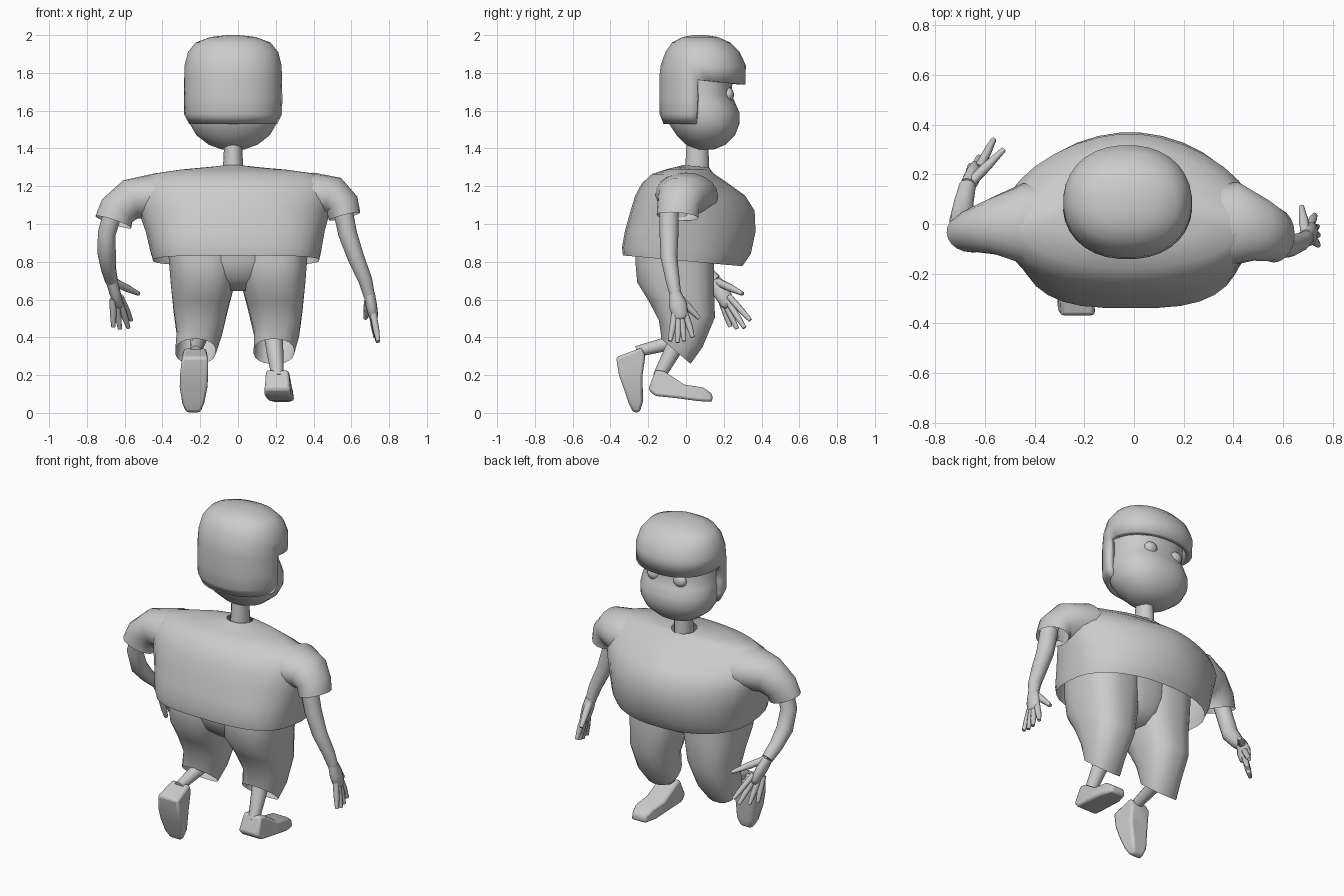
import bpy, bmesh, math
from mathutils import Vector

if "Cube" in bpy.data.objects:
    bpy.data.objects.remove(bpy.data.objects["Cube"])


def finish(name, bm, angle=40):
    bmesh.ops.recalc_face_normals(bm, faces=bm.faces)
    me = bpy.data.meshes.new(name)
    bm.to_mesh(me)
    bm.free()
    ob = bpy.data.objects.new(name, me)
    bpy.context.collection.objects.link(ob)
    bpy.ops.object.select_all(action='DESELECT')
    ob.select_set(True)
    bpy.context.view_layer.objects.active = ob
    bpy.ops.object.shade_smooth_by_angle(angle=math.radians(angle))
    return ob


def skin(loops, cap_start, cap_end):
    bm = bmesh.new()
    rows = [[bm.verts.new(p) for p in loop] for loop in loops]
    n = len(rows[0])
    for a, b in zip(rows, rows[1:]):
        for i in range(n):
            j = (i + 1) % n
            bm.faces.new((a[i], a[j], b[j], b[i]))
    if cap_start:
        bm.faces.new(rows[0])
    if cap_end:
        bm.faces.new(rows[-1])
    return bm


def level_ring(z, cx, hx, y0, y1, nb=2.2, nf=2.2, tilt=0.0, seg=32):
    """Superellipse ring, separate roundness at back (nb, -y) and face side (nf, +y)."""
    cy, pts = (y0 + y1) / 2, []
    for i in range(seg):
        a = 2 * math.pi * (i + 0.5) / seg
        c, s = math.cos(a), math.sin(a)
        e = 2 / (nf if s > 0 else nb)
        x = cx + hx * math.copysign(abs(c) ** e, c)
        y = cy + (y1 - y0) / 2 * math.copysign(abs(s) ** e, s)
        pts.append((x, y, z + tilt * (y - cy)))
    return pts


def tube(name, path, k=1.0, seg=12, caps=(True, True)):
    """Round limb through (x, y, z, radius[, k]); k widens it along y."""
    P = [Vector(p[:3]) for p in path]
    loops = []
    for i, p in enumerate(P):
        t = (P[min(i + 1, len(P) - 1)] - P[max(i - 1, 0)]).normalized()
        u = Vector((0, 1, 0))
        u = (u - t * u.dot(t)).normalized()
        v = t.cross(u)
        r = path[i][3]
        w = r * (path[i][4] if len(path[i]) > 4 else k)
        loops.append([p + u * (w * math.cos(2 * math.pi * j / seg))
                      + v * (r * math.sin(2 * math.pi * j / seg)) for j in range(seg)])
    return finish(name, skin(loops, *caps), 60)


# Head with wide muzzle
CX = -0.026
head = [(1.395, .06, .05, .15), (1.42, .13, 0, .21), (1.47, .195, -.05, .26),
        (1.53, .23, -.09, .284), (1.59, .235, -.105, .284), (1.64, .23, -.105, .262),
        (1.69, .22, -.105, .24), (1.77, .22, -.105, .25), (1.86, .215, -.09, .26),
        (1.93, .16, -.03, .2)]
finish("head", skin([level_ring(z, CX, h, a, b, 2.1, 2.2) for z, h, a, b in head], True, True), 60)

# Hair cap: full crown, lower part kept only at the back and sides
hair = [(2.0, .03, .04, .10), (1.99, .12, -.02, .17), (1.96, .2, -.075, .235),
        (1.91, .24, -.11, .285), (1.84, .258, -.135, .318), (1.76, .26, -.142, .315),
        (1.66, .262, -.142, .315), (1.58, .26, -.14, .31), (1.53, .235, -.12, .28)]
bm = skin([level_ring(z, CX, h, a, b, 2.2, 2.15, -.1 if z == 1.76 else 0)
           for z, h, a, b in hair], True, False)
front = [f for f in bm.faces if f.calc_center_median().z < 1.74 and f.calc_center_median().y > .075]
bmesh.ops.delete(bm, geom=front, context='FACES')
ob = finish("hair", bm, 50)
m = ob.modifiers.new("thickness", 'SOLIDIFY')
m.thickness, m.offset = .035, -1

# Eyes
for s, side in ((-1, "left"), (1, "right")):
    bm = bmesh.new()
    bmesh.ops.create_uvsphere(bm, u_segments=16, v_segments=10, radius=1)
    bmesh.ops.scale(bm, vec=(.042, .03, .038), verts=bm.verts)
    bmesh.ops.translate(bm, vec=(CX + s * .09, .224, 1.685), verts=bm.verts)
    finish(side + "_eye", bm, 60)

# Neck
tube("neck", [(CX, .055, 1.24, .055), (CX, .06, 1.33, .052), (CX, .06, 1.43, .047)], 1.2)

# Shirt body: wide shoulders, open hem and collar
shirt = [(.805, -.01, .44, -.335, .3, 3, 2.2, -.09), (.86, -.012, .455, -.34, .345, 3, 2.1, -.05),
         (.96, -.015, .475, -.325, .37, 2.8, 1.9, 0), (1.07, -.02, .51, -.295, .365, 2.5, 1.75, 0),
         (1.15, -.02, .53, -.27, .315, 2.3, 1.6, 0), (1.215, -.02, .52, -.235, .225, 2, 1.6, 0),
         (1.265, -.02, .44, -.18, .15, 2, 1.7, 0), (1.288, CX, .28, -.11, .13, 2, 2, 0),
         (1.305, CX, .075, -.015, .125, 2, 2, -.1)]
finish("shirt", skin([level_ring(*r) for r in shirt], False, False), 50)

# Sleeves, starting inside the shirt body and flaring at the shoulders
tube("left_sleeve", [(-.30, 0, 1.14, .10, 1.5), (-.44, 0, 1.145, .122, 1.35), (-.57, -.01, 1.13, .108, 1.05),
                     (-.64, -.025, 1.07, .1, .9), (-.66, -.035, 1.01, .1, .8)], 1, 20, (False, False))
tube("right_sleeve", [(.27, .0, 1.14, .10, 1.5), (.40, 0, 1.15, .122, 1.4), (.51, -.025, 1.14, .11, 1.15),
                      (.55, -.04, 1.1, .093, 1.2), (.565, -.045, 1.04, .085, 1.3)], 1, 20, (False, False))

# Arms
tube("left_arm", [(-.65, -.03, 1.1, .05), (-.695, -.02, .95, .048), (-.695, .02, .84, .048),
                  (-.685, .09, .76, .04), (-.67, .155, .70, .034)])
tube("right_arm", [(.55, -.09, 1.1, .052), (.58, -.09, .95, .05), (.625, -.09, .82, .044),
                   (.675, -.07, .7, .037), (.695, -.055, .62, .03)])


# Hands: flat palm with four fingers and a thumb
def hand(side, wrist, palm, tips, thumb, k):
    W, C = Vector(wrist), Vector(palm)
    tube(side + "_palm", [(*W, .03, 1.1), (*W.lerp(C, .5), .03), (*C, .026), (*W.lerp(C, 1.15), .015)], k)
    mid = sum((Vector(t) for t in tips), Vector()) / len(tips)
    for i, t in enumerate(tips):
        T = Vector(t)
        base = C + (T - mid) * .5
        tube(f"{side}_finger_{i + 1}", [(*base.lerp(W, .2), .018), (*base.lerp(T, .5), .017), (*T, .011)], 1, 8)
    T = Vector(thumb)
    tube(side + "_thumb", [(*W, .022), (*W.lerp(T, .55), .02), (*T, .011)], 1, 8)


hand("left", (-.67, .155, .70), (-.635, .22, .58),
     [(-.66, .235, .455), (-.625, .27, .445), (-.58, .31, .45), (-.565, .34, .49)], (-.525, .30, .63), 1.5)
hand("right", (.695, -.055, .63), (.717, -.03, .51),
     [(.742, -.085, .38), (.742, -.045, .372), (.738, -.01, .38), (.728, .035, .40)], (.675, .07, .5), 1.6)

# Trousers: two wide legs with slanted hems and a filler between them
seat = [(.92, 0, .22, -.262, .148), (.8, 0, .21, -.264, .144), (.71, 0, .16, -.225, .12), (.645, 0, .09, -.14, .06)]
finish("trouser_seat", skin([level_ring(*r, 2.6, 2.6) for r in seat], False, True), 60)
for side, s in (("left", -1), ("right", 1)):
    leg = [(.92, s * .185, .19, -.265, .15, 2.7, 2.7, 0),
           (.80, s * .185, .182, -.27, .15, 2.7, 2.7, 0),
           (.68, s * .187, .17, -.26, .15, 2.6, 2.6, -.05),
           (.55, s * .198, .145, -.2, .155, 2.5, 2.5, -.25),
           (.42, s * .205, .12, -.145, .09, 2.4, 2.4, -.6),
           (.325, s * (.225 if s < 0 else .19), .108, -.13, .025, 2.3, 2.3, -.85)]
    finish(side + "_trouser_leg", skin([level_ring(*r, 20) for r in leg], False, False), 50)

# Shins
tube("left_shin", [(-.21, -.02, .39, .045), (-.215, -.1, .365, .038), (-.225, -.26, .325, .03)])
tube("right_shin", [(.185, -.03, .42, .05), (.195, -.07, .33, .045), (.21, -.145, .19, .032)])


# Shoes: sections from heel to toe (sole y, z, upper y, z, centre x, half width)
def shoe(name, sections):
    loops = [[(x - w, sy, sz), (x + w, sy, sz), (x + w * .85, ty, tz), (x - w * .85, ty, tz)]
             for sy, sz, ty, tz, x, w in sections]
    ob = finish(name, skin(loops, True, True), 40)
    b = ob.modifiers.new("round", 'BEVEL')
    b.width, b.segments, b.limit_method = .014, 2, 'ANGLE'


shoe("left_shoe", [(-.37, .295, -.235, .345, -.227, .07), (-.355, .2, -.215, .3, -.232, .075),
                   (-.33, .13, -.23, .2, -.235, .075), (-.303, .05, -.228, .06, -.237, .06),
                   (-.28, .003, -.245, .003, -.237, .04)])
shoe("right_shoe", [(-.2, .125, -.16, .228, .208, .068), (-.165, .09, -.115, .22, .21, .072),
                    (-.05, .078, -.01, .15, .22, .074), (.06, .063, .09, .135, .228, .07),
                    (.14, .058, .14, .1, .232, .05)])
